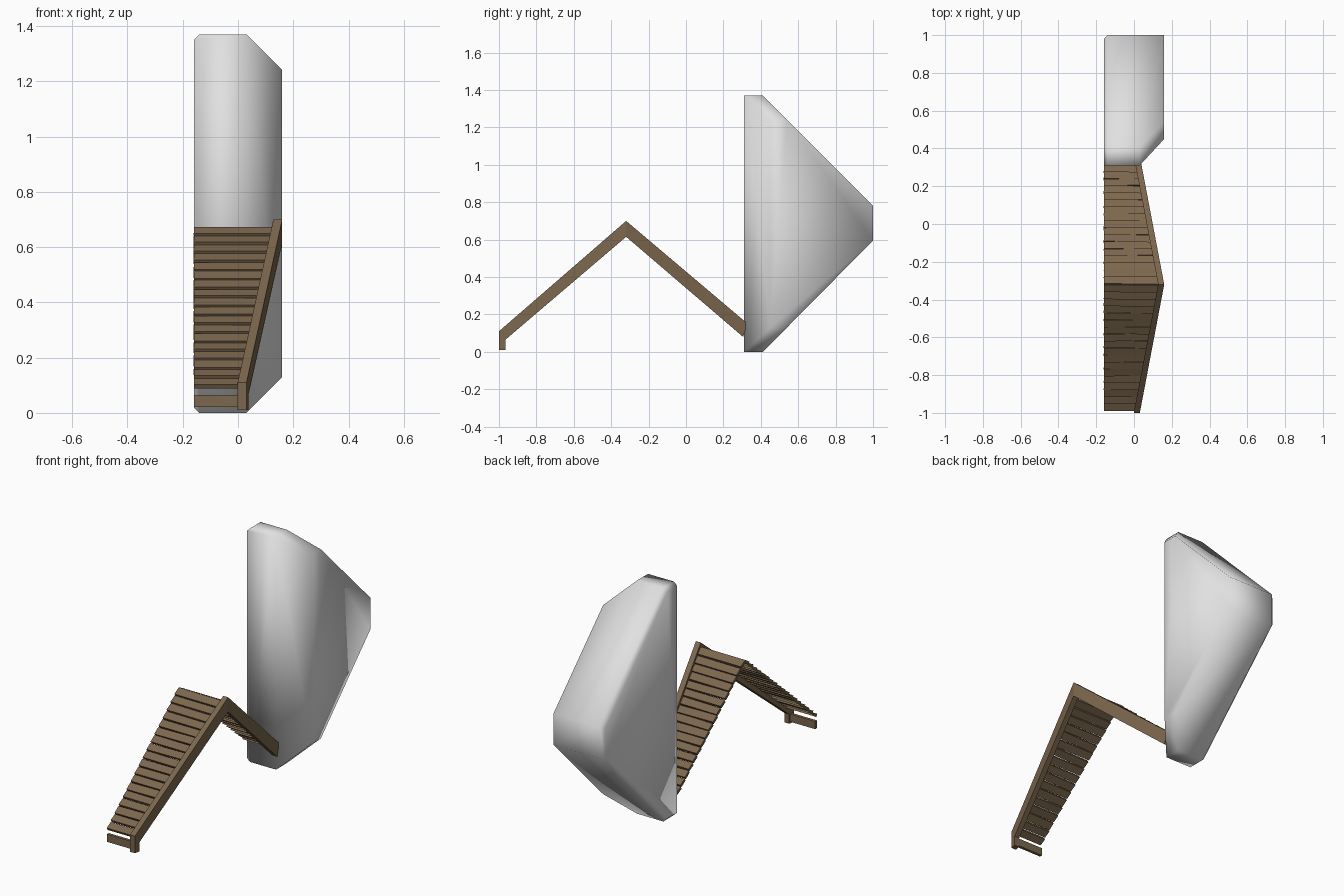
import bpy, bmesh, math, random
from mathutils import Matrix, Vector

if "Cube" in bpy.data.objects:
    bpy.data.objects.remove(bpy.data.objects["Cube"])

random.seed(4)


def material(name, rgb):
    m = bpy.data.materials.new(name)
    m.diffuse_color = (*rgb, 1)
    m.use_nodes = True
    m.node_tree.nodes["Principled BSDF"].inputs["Base Color"].default_value = m.diffuse_color
    return m


STONE = material("pale grey", (0.75, 0.75, 0.75))
WOOD = material("brown wood", (0.20, 0.135, 0.075))


def finish(name, bm, mat):
    bmesh.ops.recalc_face_normals(bm, faces=bm.faces[:])
    me = bpy.data.meshes.new(name)
    bm.to_mesh(me)
    bm.free()
    me.materials.append(mat)
    ob = bpy.data.objects.new(name, me)
    bpy.context.collection.objects.link(ob)
    return ob


# Tall faceted block: hull of side profiles (y, z) at several x stations
def side(y0, y1, y2, z0, z1, z2, z3):
    return [(y0, z0), (y1, z0), (y2, z1), (y2, z2), (y1, z3), (y0, z3)]


stations = [
    (-0.16, side(0.31, 0.40, 0.98, 0.02, 0.605, 0.765, 1.35)),
    (-0.14, side(0.31, 0.41, 1.00, 0.00, 0.595, 0.78, 1.37)),
    (0.03, [(0.31, 0), (0.41, 0), (0.41, 1.37), (0.31, 1.37)]),
    (0.16, side(0.45, 0.54, 1.00, 0.13, 0.595, 0.78, 1.24)),
]
bm = bmesh.new()
for x, pts in stations:
    for y, z in pts:
        bm.verts.new((x, y, z))
hull = bmesh.ops.convex_hull(bm, input=bm.verts[:])
junk = [g for g in hull["geom_interior"] if isinstance(g, bmesh.types.BMVert)]
bmesh.ops.delete(bm, geom=junk, context='VERTS')
bmesh.ops.dissolve_limit(bm, angle_limit=math.radians(2), verts=bm.verts[:], edges=bm.edges[:])
block = finish("tall_block", bm, STONE)
for p in block.data.polygons:
    p.use_smooth = True

# Side rail: bent strip that splays outwards at the peak
PEAK_Y = -0.32


def rail_x(y):
    return 0.16 - 0.19 * abs(y - PEAK_Y)


bm = bmesh.new()
rings = []
for top, low in [((-1, 0.01), (-0.965, 0.01)), ((-1, 0.11), (-0.965, 0.065)),
                 ((PEAK_Y, 0.70), (PEAK_Y, 0.615)), ((0.33, 0.15), (0.305, 0.08))]:
    ring = []
    for (y, z), inset in ((top, 0), (low, 0), (low, 0.032), (top, 0.032)):
        ring.append(bm.verts.new((rail_x(y) - inset, y, z)))
    rings.append(ring)
for a, b in zip(rings, rings[1:]):
    for i in range(4):
        j = (i + 1) % 4
        bm.faces.new((a[i], a[j], b[j], b[i]))
bm.faces.new(rings[0])
bm.faces.new(rings[-1])
finish("side_rail", bm, WOOD)


# Planks: thin boards from the left edge to the rail
def plank(bm, y, z, pitch, width, yaw=0.0):
    x0, x1 = -0.16, rail_x(y) - 0.022
    mat = (Matrix.Translation(((x0 + x1) / 2, y, z)) @ Matrix.Rotation(yaw, 4, 'Z')
           @ Matrix.Rotation(pitch, 4, 'X') @ Matrix.Diagonal((x1 - x0, width, 0.017, 1)))
    bmesh.ops.create_cube(bm, size=1, matrix=mat)


def plank_run(name, start, end, count):
    bm = bmesh.new()
    (ya, za), (yb, zb) = start, end
    slope = math.atan2(zb - za, yb - ya)
    pitch_len = math.hypot(yb - ya, zb - za) / count
    flatter = -math.copysign(math.radians(9), slope)
    for i in range(count):
        t = (i + 0.5) / count
        plank(bm, ya + t * (yb - ya), za + t * (zb - za),
              slope + flatter + math.radians(random.uniform(-4, 4)),
              pitch_len * random.uniform(0.86, 0.95), random.uniform(-0.02, 0.02))
    return finish(name, bm, WOOD)


plank_run("front_planks", (-0.985, 0.09), (PEAK_Y, 0.67), 18)
plank_run("rear_planks", (PEAK_Y, 0.67), (0.31, 0.125), 17)

# Upright board at the foot of the ramp
bm = bmesh.new()
plank(bm, -0.978, 0.043, math.radians(90), 0.045)
finish("foot_board", bm, WOOD)
